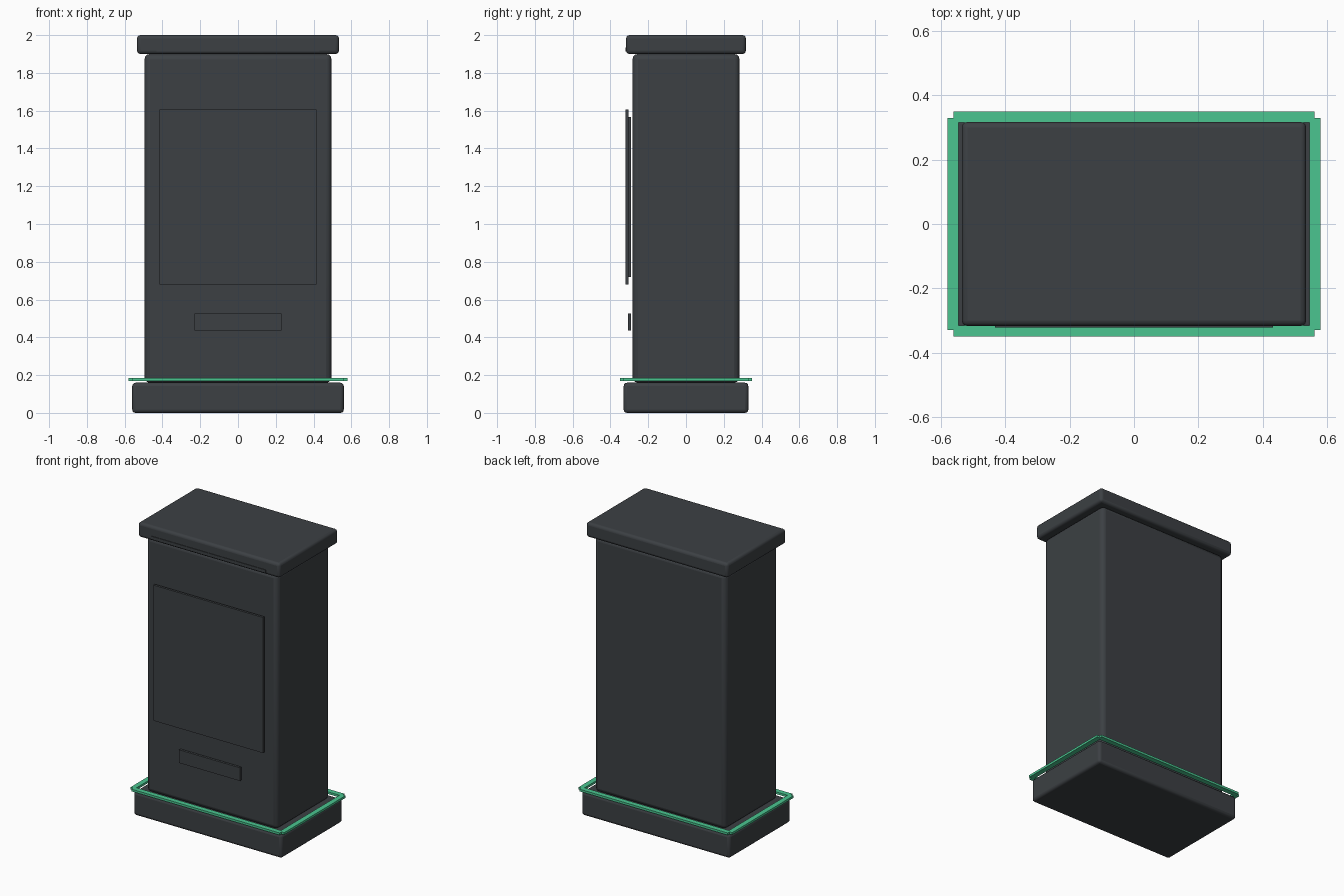
import bpy

if "Cube" in bpy.data.objects:
    bpy.data.objects.remove(bpy.data.objects["Cube"])


def material(name, rgb):
    m = bpy.data.materials.new(name)
    m.diffuse_color = (*rgb, 1.0)
    m.use_nodes = True
    m.node_tree.nodes["Principled BSDF"].inputs["Base Color"].default_value = m.diffuse_color
    return m


charcoal = material("charcoal", (0.045, 0.051, 0.057))
green = material("accent green", (0.07, 0.56, 0.28))


def box(name, x, y, z, mat, bevel=0.0):
    """Box from (min, max) ranges, optionally with rounded edges."""
    bpy.ops.mesh.primitive_cube_add(
        size=1, location=[(a + b) / 2 for a, b in (x, y, z)])
    ob = bpy.context.object
    ob.name = name
    ob.scale = [b - a for a, b in (x, y, z)]
    bpy.ops.object.transform_apply(location=False, rotation=False, scale=True)
    ob.data.materials.append(mat)
    if bevel:
        mod = ob.modifiers.new("rounded edges", "BEVEL")
        mod.width = bevel
        mod.segments = 3
        bpy.ops.object.shade_smooth_by_angle(angle=0.6)
    return ob


# Main cabinet: plinth, body and cap
box("plinth", (-0.56, 0.56), (-0.33, 0.33), (0, 0.16), charcoal, 0.018)
box("cabinet_body", (-0.495, 0.495), (-0.283, 0.283), (0.16, 1.9), charcoal, 0.028)
box("cap", (-0.535, 0.535), (-0.317, 0.317), (1.9, 2.0), charcoal, 0.018)

# Front details: screen on its backing plate, slot and cap strip
box("screen_backing", (-0.375, 0.375), (-0.305, -0.291), (0.72, 1.567), charcoal)
box("screen_panel", (-0.415, 0.415), (-0.321, -0.305), (0.68, 1.605), charcoal)
box("slot_plate", (-0.23, 0.23), (-0.307, -0.291), (0.435, 0.525), charcoal)
box("cap_strip", (-0.432, 0.432), (-0.321, -0.313), (1.912, 1.934), charcoal)

# Green trim around the top of the plinth
for side, s in (("front", -1), ("back", 1)):
    box(side + "_trim", (-0.56, 0.56), sorted((s * 0.315, s * 0.35)), (0.17, 0.185), green)
for side, s in (("left", -1), ("right", 1)):
    box(side + "_trim", sorted((s * 0.545, s * 0.58)), (-0.33, 0.33), (0.17, 0.185), green)
